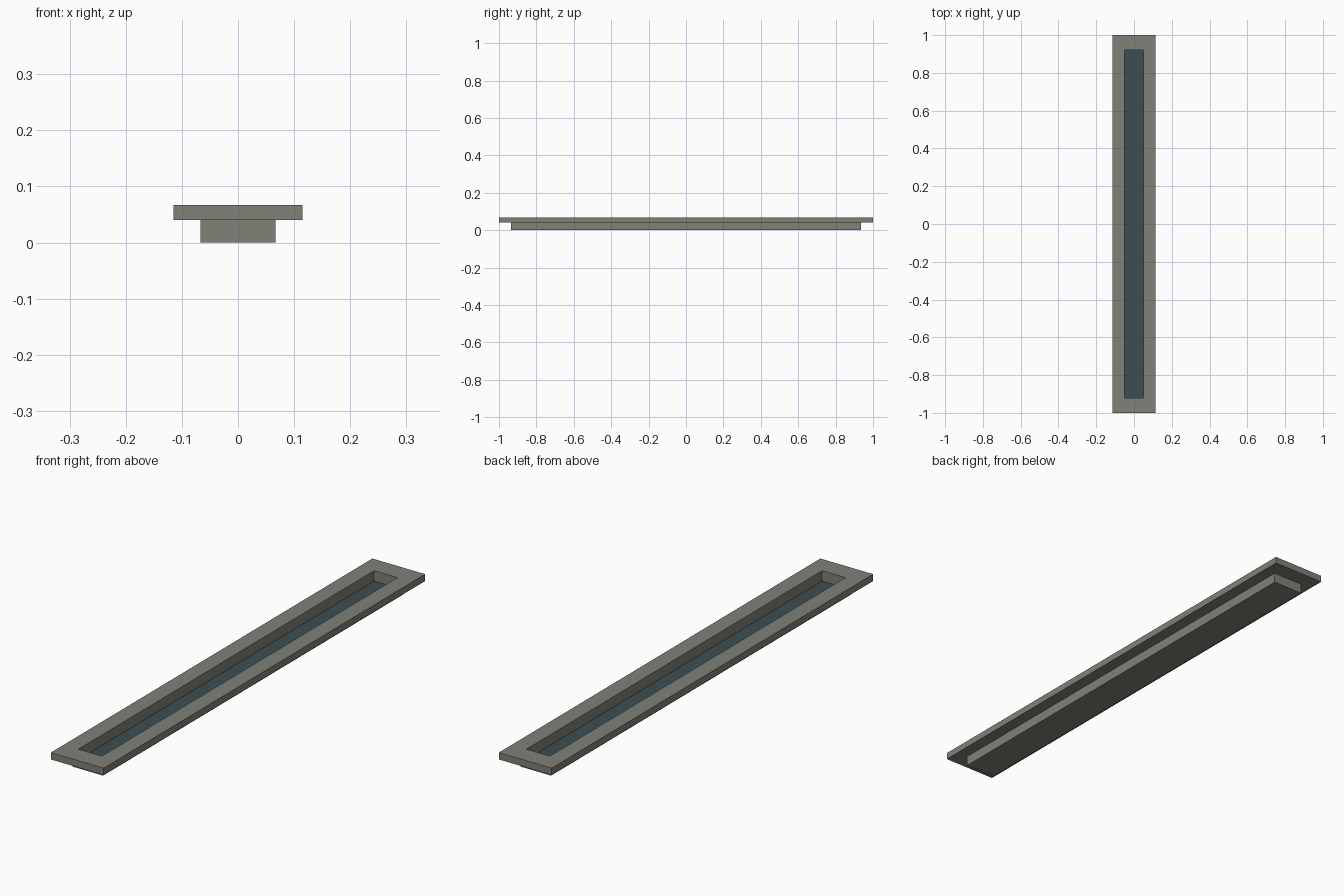
import bpy
import bmesh

cube = bpy.data.objects.get("Cube")
if cube:
    bpy.data.objects.remove(cube, do_unlink=True)


def material(name, rgb):
    mat = bpy.data.materials.new(name)
    mat.use_nodes = True
    colour = (*rgb, 1.0)
    mat.diffuse_color = colour
    mat.node_tree.nodes["Principled BSDF"].inputs["Base Color"].default_value = colour
    return mat


def stepped_box(name, rings, mat):
    """Skin a stack of rectangles given as (half width, half length, height)."""
    bm = bmesh.new()
    loops = []
    for hx, hy, z in rings:
        corners = ((-hx, -hy), (hx, -hy), (hx, hy), (-hx, hy))
        loops.append([bm.verts.new((x, y, z)) for x, y in corners])
    for low, high in zip(loops, loops[1:]):
        for i in range(4):
            j = (i + 1) % 4
            bm.faces.new((low[i], low[j], high[j], high[i]))
    bm.faces.new(loops[0][::-1])
    bm.faces.new(loops[-1])
    bmesh.ops.recalc_face_normals(bm, faces=bm.faces)
    mesh = bpy.data.meshes.new(name)
    bm.to_mesh(mesh)
    bm.free()
    mesh.materials.append(mat)
    obj = bpy.data.objects.new(name, mesh)
    bpy.context.collection.objects.link(obj)
    return obj


grey = material("warm grey metal", (0.22, 0.22, 0.19))
glass = material("dark blue glass", (0.045, 0.075, 0.085))

flange_bottom, flange_top, floor = 0.04, 0.067, 0.023

# Housing: lower body, wide flange, then the recessed opening
stepped_box("housing", [
    (0.067, 0.935, 0.0),
    (0.067, 0.935, flange_bottom),
    (0.115, 1.0, flange_bottom),
    (0.115, 1.0, flange_top),
    (0.051, 0.92, flange_top),
    (0.051, 0.92, floor),
], grey)

# Glass strip lying on the floor of the recess
stepped_box("glass_strip", [
    (0.051, 0.92, floor),
    (0.051, 0.92, floor + 0.003),
], glass)
